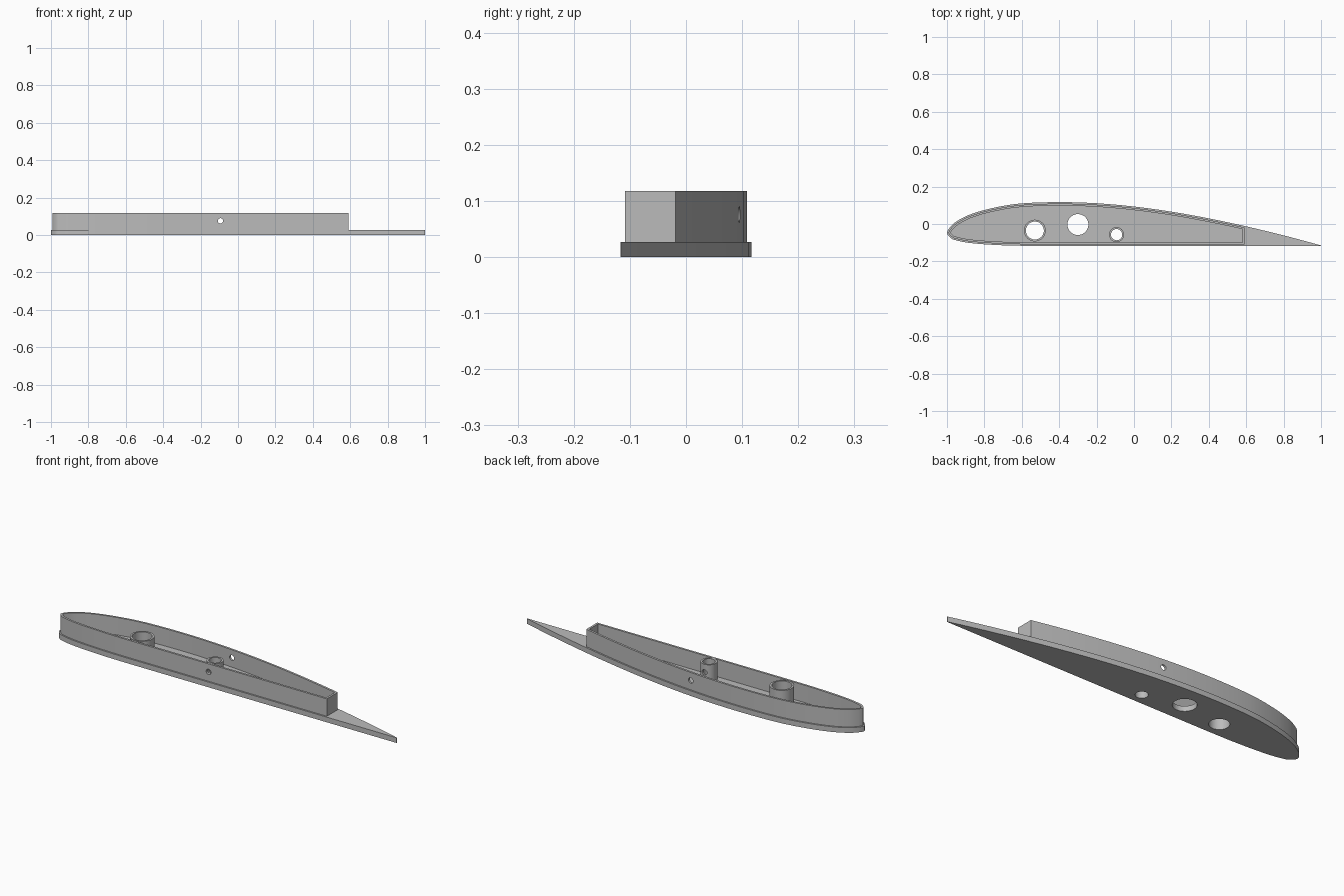
import bpy, bmesh, math
from mathutils import Vector

if "Cube" in bpy.data.objects:
    bpy.data.objects.remove(bpy.data.objects["Cube"])

PLATE_TOP, TOP = 0.027, 0.118
grey = bpy.data.materials.new("plain grey")
grey.diffuse_color = (0.5, 0.5, 0.5, 1)
grey.use_nodes = True
grey.node_tree.nodes["Principled BSDF"].inputs["Base Color"].default_value = grey.diffuse_color

# Wing section: percent of chord, upper height, lower height
STATIONS = [(0, 3.5, 3.5), (1.25, 5.45, 1.93), (2.5, 6.5, 1.47), (5, 7.9, 0.93),
            (7.5, 8.85, 0.63), (10, 9.6, 0.42), (15, 10.69, 0.15), (20, 11.36, 0.03),
            (30, 11.7, 0), (40, 11.4, 0), (50, 10.52, 0), (60, 9.15, 0), (70, 7.35, 0),
            (80, 5.22, 0), (90, 2.8, 0), (95, 1.49, 0), (100, 0.12, 0)]


def to_xy(c, h):
    return Vector((c * 0.02 - 1, h * 0.02 - 0.117))


def section(steps=3):
    """Smooth outline running from the tail over the nose and back."""
    p = [to_xy(c, u) for c, u, l in reversed(STATIONS)]
    p += [to_xy(c, l) for c, u, l in STATIONS[1:]]
    out = []
    for i in range(len(p) - 1):
        a, b, c, d = p[max(i - 1, 0)], p[i], p[i + 1], p[min(i + 2, len(p) - 1)]
        # Centripetal spacing keeps the uneven stations from overshooting
        t1 = max((b - a).length, 1e-6) ** 0.5
        t2 = (c - b).length ** 0.5
        t3 = max((d - c).length, 1e-6) ** 0.5
        m1, m2 = c - b, c - b
        if i > 0:
            m1 = t2 * ((b - a) / t1 - (c - a) / (t1 + t2) + (c - b) / t2)
        if i < len(p) - 2:
            m2 = t2 * ((c - b) / t2 - (d - b) / (t2 + t3) + (d - c) / t3)
        for k in range(steps):
            t = k / steps
            out.append((2*t**3 - 3*t*t + 1) * b + (t**3 - 2*t*t + t) * m1
                       + (3*t*t - 2*t**3) * c + (t**3 - t*t) * m2)
    return out + [p[-1]]


def inset(points, dist, x_end):
    """Move the outline inwards and cut it off square at x_end."""
    moved = []
    for i, q in enumerate(points):
        t = (points[min(i + 1, len(points) - 1)] - points[max(i - 1, 0)]).normalized()
        moved.append(q + Vector((-t.y, t.x)) * dist)
    out = []
    for a, b in zip(moved, moved[1:]):
        if (a.x < x_end) != (b.x < x_end):
            out.append(a.lerp(b, (x_end - a.x) / (b.x - a.x)))
        if b.x < x_end:
            out.append(b)
    return out


def prism(name, points, z0, z1):
    bm = bmesh.new()
    f = bm.faces.new([bm.verts.new((q.x, q.y, z0)) for q in points])
    ext = bmesh.ops.extrude_face_region(bm, geom=[f])
    bmesh.ops.translate(bm, vec=(0, 0, z1 - z0),
                        verts=[v for v in ext["geom"] if isinstance(v, bmesh.types.BMVert)])
    bmesh.ops.recalc_face_normals(bm, faces=bm.faces)
    me = bpy.data.meshes.new(name)
    bm.to_mesh(me)
    bm.free()
    me.materials.append(grey)
    ob = bpy.data.objects.new(name, me)
    bpy.context.collection.objects.link(ob)
    return ob


def disc(name, x, y, r, z0, z1, n=48):
    ring = [Vector((x + r * math.cos(2 * math.pi * i / n),
                    y + r * math.sin(2 * math.pi * i / n))) for i in range(n)]
    return prism(name, ring, z0, z1)


def cut(ob, *cutters):
    bpy.context.view_layer.objects.active = ob
    for c in cutters:
        c.hide_render = True
        m = ob.modifiers.new("cut", 'BOOLEAN')
        m.operation, m.solver, m.object = 'DIFFERENCE', 'EXACT', c
        bpy.ops.object.modifier_apply(modifier=m.name)


outline = section()

# Base plate and raised hollow wall
plate = prism("base_plate", outline, 0, PLATE_TOP)
wall = prism("raised_wall", inset(outline, 0.008, 0.59), PLATE_TOP, TOP)
wall_core = prism("wall_core_cutter", inset(outline, 0.019, 0.579), 0, 0.2)

# Spar tubes
large_tube = disc("large_tube", -0.53, -0.035, 0.058, PLATE_TOP, TOP)
small_tube = disc("small_tube", -0.093, -0.057, 0.040, PLATE_TOP, TOP)

# Bores through the plate and tubes
large_bore = disc("large_bore_cutter", -0.53, -0.035, 0.048, -0.1, 0.2)
middle_bore = disc("middle_bore_cutter", -0.30, -0.003, 0.056, -0.1, 0.2)
small_bore = disc("small_bore_cutter", -0.093, -0.057, 0.030, -0.1, 0.2)

# Cross pin hole running front to back
pin = disc("pin_cutter", 0, 0, 0.014, -0.3, 0.3, 24)
pin.rotation_euler.x = math.pi / 2
pin.location = (-0.094, 0, 0.076)
bpy.context.view_layer.update()

cut(plate, large_bore, middle_bore, small_bore)
cut(wall, wall_core, pin)
cut(large_tube, large_bore)
cut(small_tube, small_bore, pin)
for c in (wall_core, large_bore, middle_bore, small_bore, pin):
    bpy.data.objects.remove(c)

# Smooth the curved sides, keep the edges sharp
bpy.ops.object.select_all(action='DESELECT')
for ob in (plate, wall, large_tube, small_tube):
    ob.select_set(True)
bpy.context.view_layer.objects.active = plate
bpy.ops.object.shade_smooth_by_angle(angle=math.radians(30))
